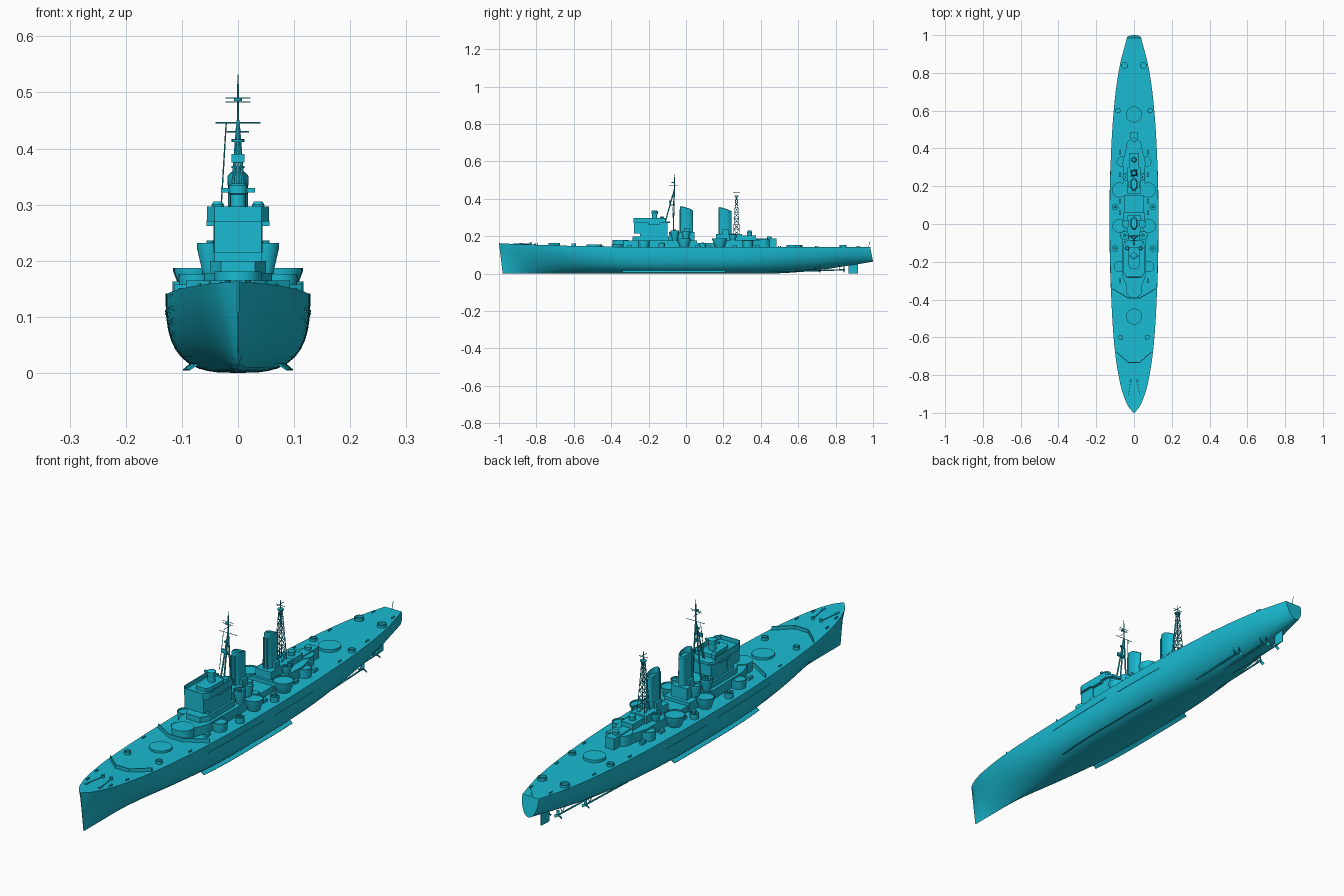
import bpy, bmesh, math
from mathutils import Vector, Matrix

if "Cube" in bpy.data.objects:
    bpy.data.objects.remove(bpy.data.objects["Cube"])

paint = bpy.data.materials.new("cyan_paint")
paint.diffuse_color = (0.01, 0.5, 0.65, 1)
paint.use_nodes = True
paint.node_tree.nodes["Principled BSDF"].inputs["Base Color"].default_value = paint.diffuse_color


def finish(name, bm, smooth=False):
    bmesh.ops.recalc_face_normals(bm, faces=bm.faces)
    me = bpy.data.meshes.new(name)
    bm.to_mesh(me)
    bm.free()
    me.materials.append(paint)
    ob = bpy.data.objects.new(name, me)
    bpy.context.collection.objects.link(ob)
    if smooth:
        bpy.ops.object.select_all(action='DESELECT')
        ob.select_set(True)
        bpy.context.view_layer.objects.active = ob
        bpy.ops.object.shade_smooth_by_angle(angle=math.radians(35))
    return ob


def loft(name, rings, smooth=False):
    bm = bmesh.new()
    vs = [[bm.verts.new(p) for p in r] for r in rings]
    n = len(vs[0])
    for a, b in zip(vs, vs[1:]):
        for i in range(n):
            bm.faces.new((a[i], a[(i + 1) % n], b[(i + 1) % n], b[i]))
    bm.faces.new(vs[0])
    bm.faces.new(vs[-1])
    return finish(name, bm, smooth)


def prism(name, half, z0, z1, flare=1.0):
    # half outline (x, y) mirrored about x = 0, extruded in z
    pts = half + [(-x, y) for x, y in reversed(half) if x > 0]
    cy = sum(p[1] for p in pts) / len(pts)
    return loft(name, [[(x, y, z0) for x, y in pts],
                       [(x * flare, cy + (y - cy) * flare, z1) for x, y in pts]])


def box(name, x0, x1, y0, y1, z0, z1):
    return loft(name, [[(x0, y0, z), (x1, y0, z), (x1, y1, z), (x0, y1, z)] for z in (z0, z1)])


def lathe(name, x, y, prof, n=24, sy=1.0):
    rings = [[(x + r * math.cos(2 * math.pi * i / n), y + sy * r * math.sin(2 * math.pi * i / n), z)
              for i in range(n)] for r, z in prof]
    return loft(name, rings, True)


def tub(name, x, y, z0, z1, r, base=None, wall=0.01):
    # open round platform with a thin wall
    return lathe(name, x, y, [(base or r, z0), (r, z1 - wall), (r, z1), (r - .003, z1), (r - .003, z1 - wall)])


def struts(name, segs, r=0.0015):
    bm = bmesh.new()
    for p, q in segs:
        p, q = Vector(p), Vector(q)
        d = q - p
        m = Matrix.Translation((p + q) / 2) @ d.to_track_quat('Z', 'Y').to_matrix().to_4x4()
        bmesh.ops.create_cone(bm, cap_ends=True, segments=6, radius1=r, radius2=r, depth=d.length, matrix=m)
    return finish(name, bm)


# Hull stations: y, half beam, deck z, keel z, section exponents
ST = [(-1, .002, .163, 0, 1, 1), (-.97, .028, .161, 0, 1.1, .95), (-.92, .051, .159, 0, 1.15, .95),
      (-.85, .072, .156, 0, 1.3, 1.05), (-.7, .098, .151, 0, 1.6, 1.35), (-.5, .115, .146, 0, 2.3, 2),
      (-.25, .125, .142, 0, 3, 2.9), (0, .129, .142, 0, 3, 3), (.25, .126, .142, 0, 3, 2.8),
      (.5, .115, .142, .002, 2.5, 2.1), (.7, .097, .142, .018, 2.3, 1.9),
      (.85, .073, .142, .04, 2.2, 1.9), (1, .037, .142, .064, 2.2, 1.9)]


def station(y):
    i = max(0, min(len(ST) - 2, sum(s[0] <= y for s in ST) - 1))
    a, b = ST[i], ST[i + 1]
    p, q = ST[max(i - 1, 0)], ST[min(i + 2, len(ST) - 1)]
    h = b[0] - a[0]
    t = (y - a[0]) / h
    out = []
    for k in range(1, 6):
        m0 = (b[k] - p[k]) / (b[0] - p[0]) * h
        m1 = (q[k] - a[k]) / (q[0] - a[0]) * h
        out.append((2*t**3 - 3*t*t + 1)*a[k] + (t**3 - 2*t*t + t)*m0 + (3*t*t - 2*t**3)*b[k] + (t**3 - t*t)*m1)
    return out


def hull_x(y, z):
    b, zd, zk, n, m = station(y)
    t = min(1, max(0, (z - zk) / (zd - zk)))
    return b * (1 - (1 - t) ** n) ** (1 / m)


rings = []
T = [1, .85, .7, .55, .42, .3, .2, .12, .06, .025, .008]
for j in range(71):
    y = -1 + 2 * j / 70 if j else -1
    b, zd, zk, n, m = station(y)
    half = []
    for t in T:
        yy = y + .02 * (1 - t) * max(0, (-y - .8) / .2) - .015 * t * max(0, (y - .85) / .15)
        half.append((b * (1 - (1 - t) ** n) ** (1 / m), yy, zk + t * (zd - zk)))
    keel = (0, half[-1][1], max(0, zk))
    rings.append(half + [keel] + [(-x, yy, z) for x, yy, z in reversed(half)])
loft("hull", rings, True)

# Hull side strips and bilge keels following the plating
for s in (-1, 1):
    side = "left" if s < 0 else "right"
    for nm, y0, y1, z in (("belt_strip_fore", -.36, -.02, .11), ("belt_strip_aft", .05, .3, .105)):
        r = []
        for k in range(13):
            y = y0 + (y1 - y0) * k / 12
            x = hull_x(y, z)
            r.append([(s*(x-.002), y, z-.002), (s*(x+.0015), y, z-.002), (s*(x+.0015), y, z+.002), (s*(x-.002), y, z+.002)])
        loft(f"{nm}_{side}", r)
    r = []
    for k in range(17):
        y = -.34 + .55 * k / 16
        x = hull_x(y, .016)
        r.append([(s*(x-.004), y, .014), (s*(x+.011), y, .004), (s*(x+.012), y, .006), (s*(x-.002), y, .018)])
    loft(f"bilge_keel_{side}", r)
    # Shafts and propellers
    for i, (x, y0, y1) in enumerate(((.024, .58, .85), (.055, .45, .72))):
        z = .021
        struts(f"shaft_{side}_{i}", [((s*x, y0, .012), (s*x, y1, z))], .0035)
        struts(f"shaft_bracket_{side}_{i}", [((s*x, y1 - .03, z), (s*(x + d), y1 - .03, .05)) for d in (-.012, .012)])
        bm = bmesh.new()
        for k in range(3):
            m = Matrix.Translation((s*x, y1 - .005, z)) @ Matrix.Rotation(k * math.tau / 3, 4, 'Y') @ \
                Matrix.Translation((0, 0, .01)) @ Matrix.Rotation(.5, 4, 'Z') @ Matrix.Diagonal((.011, .002, .018, 1))
            bmesh.ops.create_cube(bm, size=1, matrix=m)
        finish(f"propeller_{side}_{i}", bm)

# Rudder
loft("rudder", [[(-.001, .868, z), (.004, .88, z), (.001, .92, z), (-.001, .92, z), (-.004, .88, z)] for z in (0, .06)])

# Barbettes
for nm, y, z in (("a", -.49, .155), ("b", -.35, .181), ("x", .41, .183), ("y", .58, .153)):
    lathe("barbette_" + nm, 0, y, [(.042, .138), (.042, z)], 32)

# Breakwaters
for nm, y, w, sweep, h in (("fore", -.735, .093, .055, .013), ("aft", -.395, .114, .05, .014)):
    z = station(y)[1]
    path = [(-w, y + sweep), (-.03, y), (.03, y), (w, y + sweep)]
    loft("breakwater_" + nm, [[(x, yy, z - .006), (x, yy + .005, z - .006), (x, yy + .005, z + h), (x, yy, z + h)]
                              for x, yy in path])

# Main deckhouses
prism("fore_deckhouse", [(.036, -.34), (.06, -.28), (.064, -.1), (.056, .06)], .138, .178)
prism("middle_deckhouse", [(.05, .05), (.05, .16)], .138, .165)
prism("aft_deckhouse", [(.056, .15), (.06, .33), (.036, .42)], .138, .18)
prism("funnel_house_fore", [(.032, -.09), (.036, .045)], .175, .224)
prism("funnel_house_aft", [(.034, .16), (.034, .3)], .175, .212)
prism("aft_control_house", [(.026, .3), (.026, .375)], .18, .205)
prism("aft_end_house", [(.018, .37), (.02, .485)], .14, .187)
lathe("aft_director", 0, .34, [(.012, .2), (.014, .222), (.009, .23)], 12)
lathe("aft_director_low", 0, .445, [(.012, .18), (.013, .2)], 12)

# Bridge tower with overhanging open top
prism("bridge_tower", [(.042, -.245), (.042, -.1)], .175, .272)
prism("bridge_lower_step", [(.03, -.285), (.05, -.25), (.05, -.09)], .175, .2)
prism("bridge_front", [(.042, -.278), (.044, -.2)], .215, .272)
prism("bridge_deck", [(.042, -.282), (.055, -.262), (.055, -.11), (.04, -.085)], .27, .28)
for s in (-1, 1):
    box(f"bridge_screen_{s}", s*.055, s*.052, -.262, -.11, .28, .297)
    box(f"bridge_wing_{s}", s*.04, s*.056, -.2, -.14, .262, .272)
    loft(f"bridge_corner_{s}", [[(s*.042, -.282, z), (s*.055, -.262, z), (s*.052, -.261, z), (s*.041, -.279, z)] for z in (.28, .297)])
box("bridge_front_screen", -.042, .042, -.282, -.279, .28, .297)
prism("bridge_top_house", [(.022, -.235), (.03, -.215), (.03, -.125)], .278, .294)
lathe("main_director", 0, -.168, [(.014, .29), (.014, .318), (.017, .32), (.017, .334), (.01, .338)], 16)
box("rangefinder", -.03, .03, -.173, -.163, .322, .33)
for s in (-1, 1):
    lathe(f"bridge_side_director_{s}", s*.036, -.128, [(.009, .278), (.011, .3), (.007, .306)], 12)

# Funnels: rounded section, curved sloping cap
for nm, y, z0, zt in (("fore", .004, .2, .362), ("aft", .21, .19, .357)):
    def oval(z, k=1, slope=0):
        return [(.018*k*math.cos(a), y + .034*k*math.sin(a), z - slope*(math.sin(a) + .6*max(0, math.sin(a))**2))
                for a in [math.tau * i / 28 for i in range(28)]]
    loft("funnel_" + nm, [oval(z0), oval(zt - .024), oval(zt - .02, 1.06, .003), oval(zt - .012, 1.03, .008),
                          oval(zt - .009, .85, .008), oval(zt - .03, .8, .004)], True)
    struts("funnel_pipes_" + nm, [((s*.008, y - .035, z0), (s*.008, y - .035, zt - .02)) for s in (-1, 1)], .0025)
    for s in (-1, 1):
        box(f"funnel_vent_{nm}_{s}", s*.018, s*.028, y - .016, y + .016, z0, z0 + .045)

# Gun sponsons and tubs, mirrored
TUBS = [("bridge_low", .076, -.225, .14, .176, .03, .027, .006), ("waist_fore", .078, -.01, .14, .187, .036, .022, .005),
        ("waist_aft", .076, .18, .14, .187, .04, .024, .005), ("aft_house", .064, .33, .14, .178, .028, .026, .006),
        ("bridge_high", .05, -.06, .178, .232, .023, .013, .01), ("funnel_high", .042, .0, .178, .228, .022, .014, .008),
        ("aft_high", .04, .25, .18, .21, .02, .014, .008), ("edge_fore", .1, -.13, .138, .163, .017, .016, .005),
        ("edge_aft", .1, .09, .138, .163, .017, .016, .005), ("stern", .05, .84, .138, .153, .018, .018, .01),
        ("quarter", .085, .6, .138, .152, .014, .014, .008), ("forecastle", .07, -.6, .14, .16, .013, .013, .008)]
for s in (-1, 1):
    for nm, x, y, z0, z1, r, b, w in TUBS:
        tub(f"gun_tub_{nm}_{s}", s*x, y, z0, z1, r, b, w)
        if nm in ("bridge_high", "edge_fore", "edge_aft", "aft_high"):
            lathe(f"gun_mount_{nm}_{s}", s*x, y, [(.007, z1 - .012), (.006, z1 + .004)], 10)
    # Deck lockers, boats and bollards
    for y in (-.3, .06, .12, .26, .38):
        box(f"locker_{s}_{y}", s*.068, s*.08, y - .012, y + .012, .138, .154)
    for y in (-.88, -.8, -.45, .5, .7, .92):
        x, z = station(y)[0] - .014, station(y)[1]
        struts(f"bollards_{s}_{y}", [((s*x, y + d, z - .004), (s*x, y + d, z + .006)) for d in (-.006, .006)], .003)
    lathe(f"capstan_{s}", s*.018, -.83, [(.007, .15), (.005, .163), (.007, .166)], 12)
    struts(f"anchor_chain_{s}", [((s*.018, -.83, .158), (s*.03, -.91, .16))], .002)
    box(f"hawse_plate_{s}", s*.026, s*.034, -.925, -.905, .15, .162)

# Foremast tripod with yards
top = (0, -.062, .45)
struts("foremast_legs", [((0, -.11, .28), top)] + [((s*.018, -.068, .222), top) for s in (-1, 1)], .003)
struts("foremast_pole", [((0, -.062, .44), (0, -.062, .515))], .002)
struts("foremast_tip", [((0, -.062, .51), (0, -.062, .532))], .001)
struts("foremast_yards", [((-.04, -.062, .446), (.04, -.062, .446)), ((-.022, -.062, .49), (.022, -.062, .49)),
                          ((-.022, -.066, .483), (.022, -.066, .483)), ((0, -.09, .47), (0, -.045, .47)),
                          ((-.021, -.062, .446), (-.03, -.075, .297))], .0012)
for z, r in ((.365, .012), (.412, .01), (.485, .007)):
    lathe(f"foremast_platform_{z}", 0, -.07, [(r, z), (r, z + .004)], 12)
box("foremast_radar", -.012, .012, -.09, -.084, .375, .39)

# Lattice mainmast
segs = []
C = [(-1, -1), (1, -1), (1, 1), (-1, 1)]
def corner(i, k):
    w = .017 - .0018 * k
    return (C[i % 4][0] * w, .27 + C[i % 4][1] * w, .205 + .03 * k)
for k in range(7):
    for i in range(4):
        segs += [(corner(i, k), corner(i, k + 1)), (corner(i, k), corner(i + 1, k + 1)), (corner(i, k + 1), corner(i + 1, k + 1))]
struts("mainmast_lattice", segs, .0013)
struts("mainmast_pole", [((0, .27, .4), (0, .27, .45)), ((-.02, .27, .43), (.02, .27, .43)), ((0, .25, .436), (0, .29, .436))], .0013)
lathe("mainmast_platform", 0, .27, [(.012, .412), (.012, .417)], 12)

# Stern flagstaff and jackstaff
struts("flagstaff", [((0, .975, .14), (0, .985, .175))], .001)
